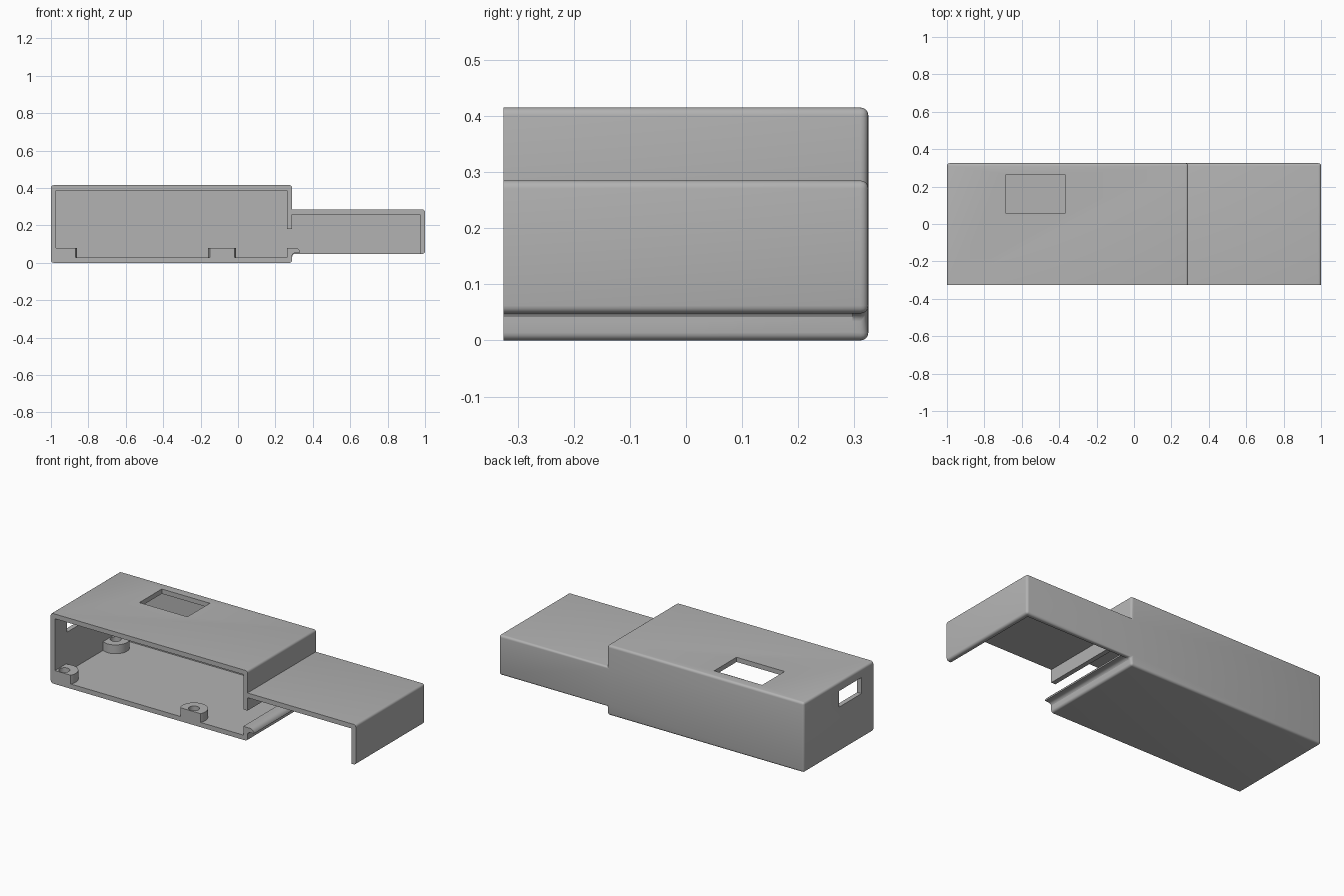
import bpy, bmesh

if "Cube" in bpy.data.objects:
    bpy.data.objects.remove(bpy.data.objects["Cube"], do_unlink=True)

FRONT, BACK, WALL = -0.325, 0.325, 0.028
INNER_BACK = BACK - WALL

grey = bpy.data.materials.new("light grey plastic")
grey.use_nodes = True
colour = (0.45, 0.45, 0.45, 1)
grey.diffuse_color = colour
grey.node_tree.nodes["Principled BSDF"].inputs["Base Color"].default_value = colour


def finish(name, bm):
    bmesh.ops.recalc_face_normals(bm, faces=bm.faces[:])
    mesh = bpy.data.meshes.new(name)
    bm.to_mesh(mesh)
    bm.free()
    mesh.materials.append(grey)
    obj = bpy.data.objects.new(name, mesh)
    bpy.context.collection.objects.link(obj)
    return obj


def extrude_profile(profile, y0, y1):
    """Extrude an x-z outline along y."""
    bm = bmesh.new()
    face = bm.faces.new([bm.verts.new((x, y0, z)) for x, z in profile])
    out = bmesh.ops.extrude_face_region(bm, geom=[face])
    for v in out["geom"]:
        if isinstance(v, bmesh.types.BMVert):
            v.co.y = y1
    bmesh.ops.recalc_face_normals(bm, faces=bm.faces[:])
    return bm


def box(name, x0, x1, y0, y1, z0, z1):
    return finish(name, extrude_profile([(x0, z0), (x1, z0), (x1, z1), (x0, z1)], y0, y1))


def cylinder(name, x, y, z0, z1, radius):
    bm = bmesh.new()
    bmesh.ops.create_cone(bm, cap_ends=True, segments=32, radius1=radius,
                          radius2=radius, depth=z1 - z0)
    bmesh.ops.translate(bm, verts=bm.verts[:], vec=(x, y, (z0 + z1) / 2))
    return finish(name, bm)


def select(obj):
    bpy.ops.object.select_all(action="DESELECT")
    obj.select_set(True)
    bpy.context.view_layer.objects.active = obj


def combine(obj, cutter, operation="DIFFERENCE"):
    select(obj)
    mod = obj.modifiers.new("cut", "BOOLEAN")
    mod.operation, mod.solver, mod.object = operation, "EXACT", cutter
    bpy.ops.object.modifier_apply(modifier=mod.name)
    bpy.data.objects.remove(cutter, do_unlink=True)


def smooth(obj):
    select(obj)
    bpy.ops.object.shade_smooth_by_angle(angle=0.6)


# Stepped outer case, rounded everywhere except the open front and the roof step
STEP_X, STEP_Z = 0.29, 0.285
outline = [(-1, 0), (STEP_X, 0), (STEP_X, 0.048), (1, 0.048),
           (1, STEP_Z), (STEP_X, STEP_Z), (STEP_X, 0.415), (-1, 0.415)]
bm = extrude_profile(outline, FRONT, BACK)


def is_rounded(edge):
    if all(abs(v.co.y - FRONT) < 1e-4 for v in edge.verts):
        return False
    return not all(abs(v.co.x - STEP_X) < 1e-4 and abs(v.co.z - STEP_Z) < 1e-4
                   for v in edge.verts)


bmesh.ops.bevel(bm, geom=[e for e in bm.edges if is_rounded(e)], offset=0.014,
                segments=4, profile=0.5, affect="EDGES")
case = finish("case_shell", bm)

# Hollow rooms, the slot between them, and the window openings
cuts = [
    ("main_room", -1 + WALL, STEP_X - WALL, -0.5, INNER_BACK, WALL, 0.415 - WALL),
    ("side_room", STEP_X, 1 - WALL, -0.5, INNER_BACK, -0.1, STEP_Z - WALL),
    ("passage_slot", 0.25, 0.32, -0.5, INNER_BACK, 0.08, 0.18),
    ("roof_window", -0.685, -0.37, 0.055, 0.265, 0.35, 0.5),
    ("end_window", -1.1, -0.95, -0.215, -0.005, 0.265, 0.36),
]
for cut in cuts:
    combine(case, box(*cut))
smooth(case)

# Rounded rail along the bottom of the slot
rail = finish("slot_rail", extrude_profile(
    [(0.288, 0.036), (0.291, 0.044), (0.296, 0.05), (0.304, 0.054), (0.332, 0.055),
     (0.33, 0.064), (0.323, 0.073), (0.312, 0.08), (0.288, 0.08)],
    FRONT, INNER_BACK + 0.002))
smooth(rail)

# Screw posts on the floor, trimmed by the walls and the open front
posts = {"front_right_post": (-0.935, -0.29),
         "back_right_post": (-0.935, 0.19),
         "front_left_post": (-0.085, -0.29)}
for name, (x, y) in posts.items():
    post = cylinder(name, x, y, 0.02, 0.08, 0.075)
    combine(post, cylinder("screw_hole", x, y, 0, 0.1, 0.03))
    combine(post, box("trim", -0.973, 0.2, FRONT, BACK, 0.027, 0.2), "INTERSECT")
    smooth(post)
